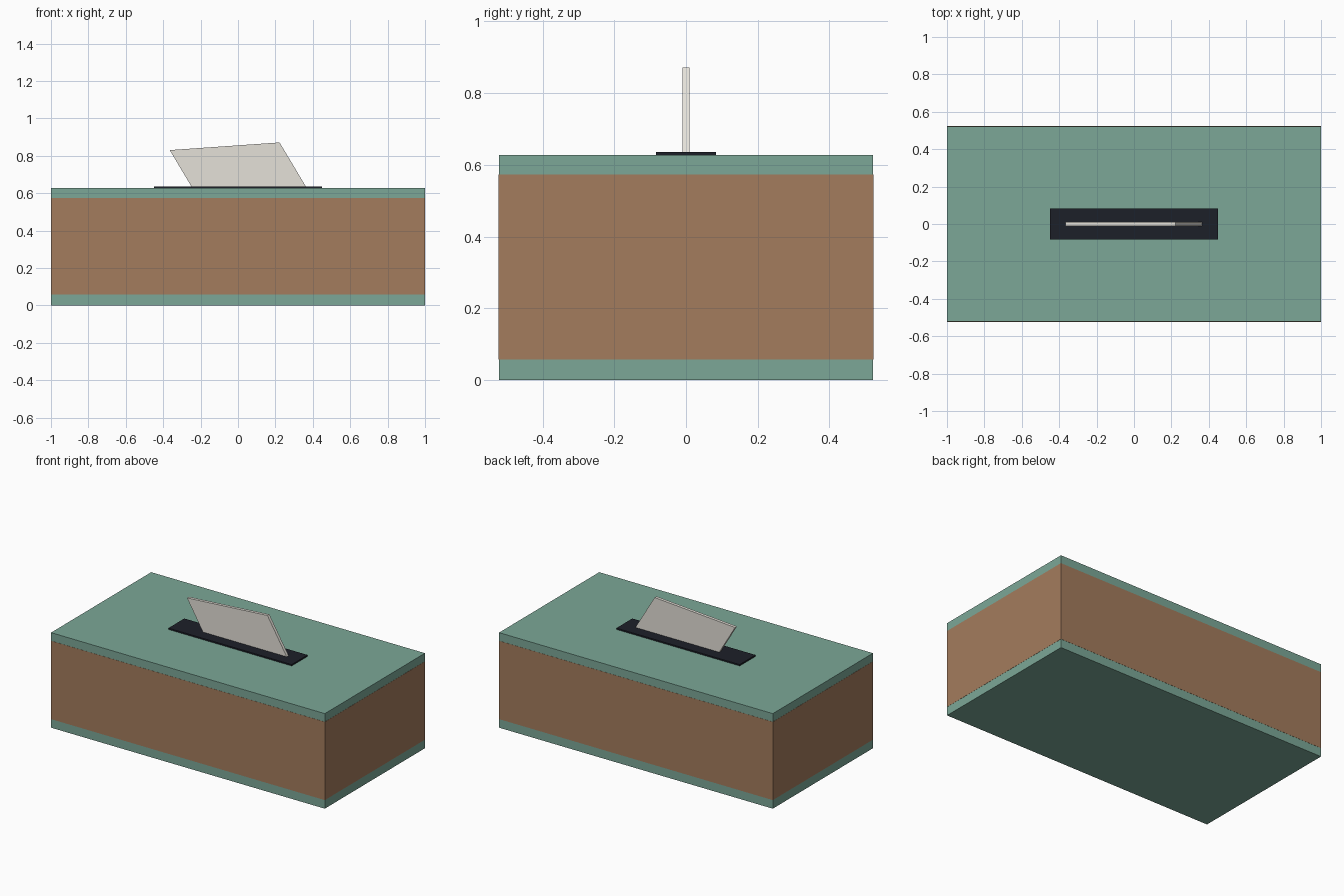
import bpy

if "Cube" in bpy.data.objects:
    bpy.data.objects.remove(bpy.data.objects["Cube"])


def material(name, rgb):
    m = bpy.data.materials.new(name)
    m.diffuse_color = (*rgb, 1)
    m.use_nodes = True
    m.node_tree.nodes["Principled BSDF"].inputs["Base Color"].default_value = m.diffuse_color
    return m


def prism(name, profile, half_depth, mat):
    """Extrude an x-z outline symmetrically along y."""
    n = len(profile)
    verts = [(x, y, z) for y in (-half_depth, half_depth) for x, z in profile]
    faces = [tuple(range(n)), tuple(range(2 * n - 1, n - 1, -1))]
    faces += [(i, i + n, (i + 1) % n + n, (i + 1) % n) for i in range(n)]
    mesh = bpy.data.meshes.new(name)
    mesh.from_pydata(verts, [], faces)
    mesh.materials.append(mat)
    obj = bpy.data.objects.new(name, mesh)
    bpy.context.collection.objects.link(obj)
    return obj


def box(name, hx, hy, z0, z1, mat):
    return prism(name, [(-hx, z0), (hx, z0), (hx, z1), (-hx, z1)], hy, mat)


green = material("green_card", (0.2, 0.39, 0.31))
brown = material("brown_band", (0.37, 0.2, 0.11))
black = material("slot_black", (0.012, 0.014, 0.022))
white = material("tissue_white", (0.78, 0.75, 0.69))

# Carton with a slightly proud wrap-around band
box("carton", 0.999, 0.522, 0, 0.627, green)
box("side_band", 1.0, 0.523, 0.057, 0.573, brown)

# Dispensing slot and the tissue standing in it
box("slot", 0.45, 0.083, 0.624, 0.636, black)
prism("tissue", [(-0.244, 0.627), (0.368, 0.627), (0.222, 0.871), (-0.365, 0.83)],
      0.01, white)
